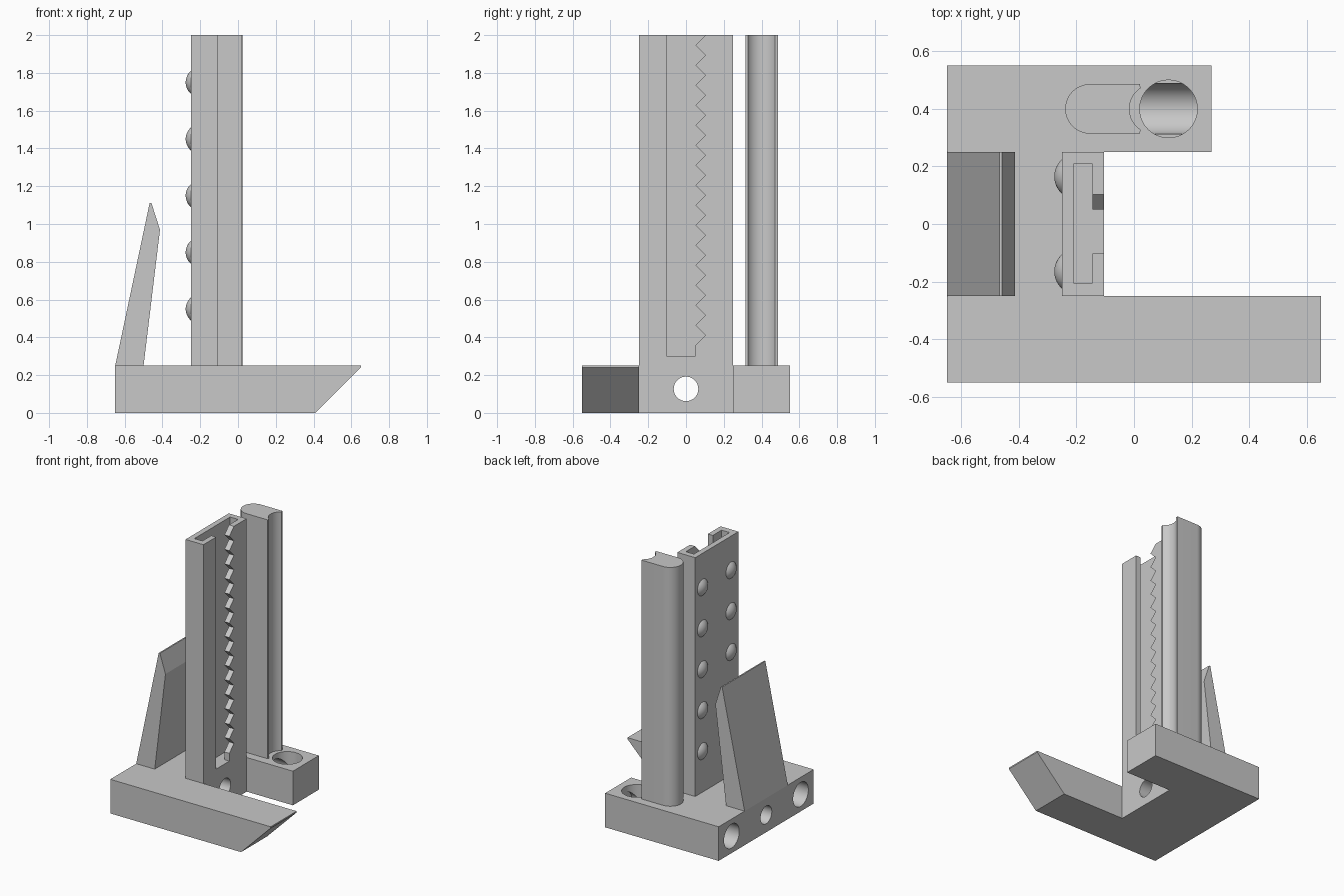
import bpy
import bmesh
from math import cos, sin, pi, radians, asin
from mathutils import Matrix

cube = bpy.data.objects.get("Cube")
if cube:
    bpy.data.objects.remove(cube, do_unlink=True)

grey = bpy.data.materials.new("plain grey")
grey.use_nodes = True
colour = (0.58, 0.58, 0.58, 1)
grey.diffuse_color = colour
grey.node_tree.nodes["Principled BSDF"].inputs["Base Color"].default_value = colour


def add_object(name, bm):
    bmesh.ops.recalc_face_normals(bm, faces=bm.faces)
    mesh = bpy.data.meshes.new(name)
    bm.to_mesh(mesh)
    bm.free()
    mesh.materials.append(grey)
    obj = bpy.data.objects.new(name, mesh)
    bpy.context.collection.objects.link(obj)
    return obj


def prism(name, points, axis, low, high):
    """Extrude a 2D outline along one axis."""
    place = {"x": lambda a, b, t: (t, a, b),
             "y": lambda a, b, t: (a, t, b),
             "z": lambda a, b, t: (a, b, t)}[axis]
    bm = bmesh.new()
    face = bm.faces.new([bm.verts.new(place(a, b, low)) for a, b in points])
    grown = bmesh.ops.extrude_face_region(bm, geom=[face])["geom"]
    verts = [v for v in grown if isinstance(v, bmesh.types.BMVert)]
    bmesh.ops.translate(bm, vec=place(0, 0, high - low), verts=verts)
    return add_object(name, bm)


def rect(a0, a1, b0, b1):
    return [(a0, b0), (a1, b0), (a1, b1), (a0, b1)]


def arc(a, b, radius, start, end, steps):
    angles = [start + (end - start) * i / steps for i in range(steps + 1)]
    return [(a + radius * cos(t), b + radius * sin(t)) for t in angles]


def circle(a, b, radius):
    return arc(a, b, radius, 0, 2 * pi, 64)[:-1]


def cut(target, cutter):
    cutter.hide_render = True
    mod = target.modifiers.new("cut", "BOOLEAN")
    mod.operation = "DIFFERENCE"
    mod.solver = "EXACT"
    mod.object = cutter
    bpy.context.view_layer.objects.active = target
    bpy.ops.object.modifier_apply(modifier=mod.name)
    bpy.data.objects.remove(cutter, do_unlink=True)


def smooth(obj):
    bpy.ops.object.select_all(action="DESELECT")
    obj.select_set(True)
    bpy.context.view_layer.objects.active = obj
    bpy.ops.object.shade_smooth_by_angle(angle=radians(25))


BASE_TOP, TOP = 0.25, 2.0
TOWER_BACK, TOWER_FACE = -0.25, -0.105

# C-shaped base with a slanted tip on the long arm
base = prism("base", [(-0.65, -0.55), (0.65, -0.55), (0.65, -0.25),
                      (TOWER_FACE, -0.25), (TOWER_FACE, 0.25), (0.27, 0.25),
                      (0.27, 0.55), (-0.65, 0.55)], "z", 0, BASE_TOP)
cut(base, prism("tip_cutter", [(0.40, -0.01), (0.70, 0.29), (0.70, -0.01)],
                "y", -0.6, -0.2))

# Bores: one through the middle, one blind in each arm, one vertical well
cut(base, prism("middle_bore", circle(0, 0.127, 0.065), "x", -0.7, 0))
for side in (-1, 1):
    cut(base, prism("arm_bore", circle(side * 0.4, 0.125, 0.088), "x", -0.7, 0.22))
cut(base, prism("well", circle(0.12, 0.4, 0.1), "z", 0.125, 0.3))
smooth(base)

# Tower: a channel with a toothed slot in its face
tower = prism("tower", rect(TOWER_BACK, TOWER_FACE, -0.25, 0.25), "z", BASE_TOP, TOP)
cut(tower, prism("channel", rect(-0.21, -0.145, -0.205, 0.208), "z", 0.30, TOP + 0.1))
teeth = 15
first, pitch = 0.41, (TOP - 0.41) / teeth
slot = [(-0.103, 0.30), (0.05, 0.30)]
for i in range(teeth + 1):
    z = first + i * pitch
    slot += [(0.05, z - pitch / 2), (0.103, z)]
slot += [(0.103, TOP + 0.1), (-0.103, TOP + 0.1)]
cut(tower, prism("slot", slot, "x", -0.18, -0.05))

# Two rows of domes on the back of the tower
bm = bmesh.new()
for side in (-1, 1):
    for row in range(5):
        spot = Matrix.Translation((-0.197, side * 0.165, 0.55 + row * 0.3))
        bmesh.ops.create_uvsphere(bm, u_segments=48, v_segments=32, radius=0.08,
                                  matrix=spot @ Matrix.Rotation(pi / 2, 4, "Y"))
bmesh.ops.bisect_plane(bm, geom=bm.verts[:] + bm.edges[:] + bm.faces[:],
                       plane_co=(TOWER_BACK + 0.004, 0, 0), plane_no=(1, 0, 0),
                       clear_outer=True)
smooth(add_object("tower_domes", bm))

# Rear post: rounded on one side, hollowed on the other
half = 0.086
bite = asin(0.072 / half)
outline = arc(-0.153, 0.4, half, pi / 2, 3 * pi / 2, 32)
outline += [(0.02, 0.4 - half)]
outline += arc(0.07, 0.4, half, pi + bite, pi - bite, 20)
outline += [(0.02, 0.4 + half)]
smooth(prism("rear_post", outline, "z", BASE_TOP, TOP))

# Leaning spring blade
prism("blade", [(-0.65, BASE_TOP), (-0.50, BASE_TOP), (-0.413, 0.97),
                (-0.458, 1.11), (-0.468, 1.11)], "y", -0.25, 0.25)
